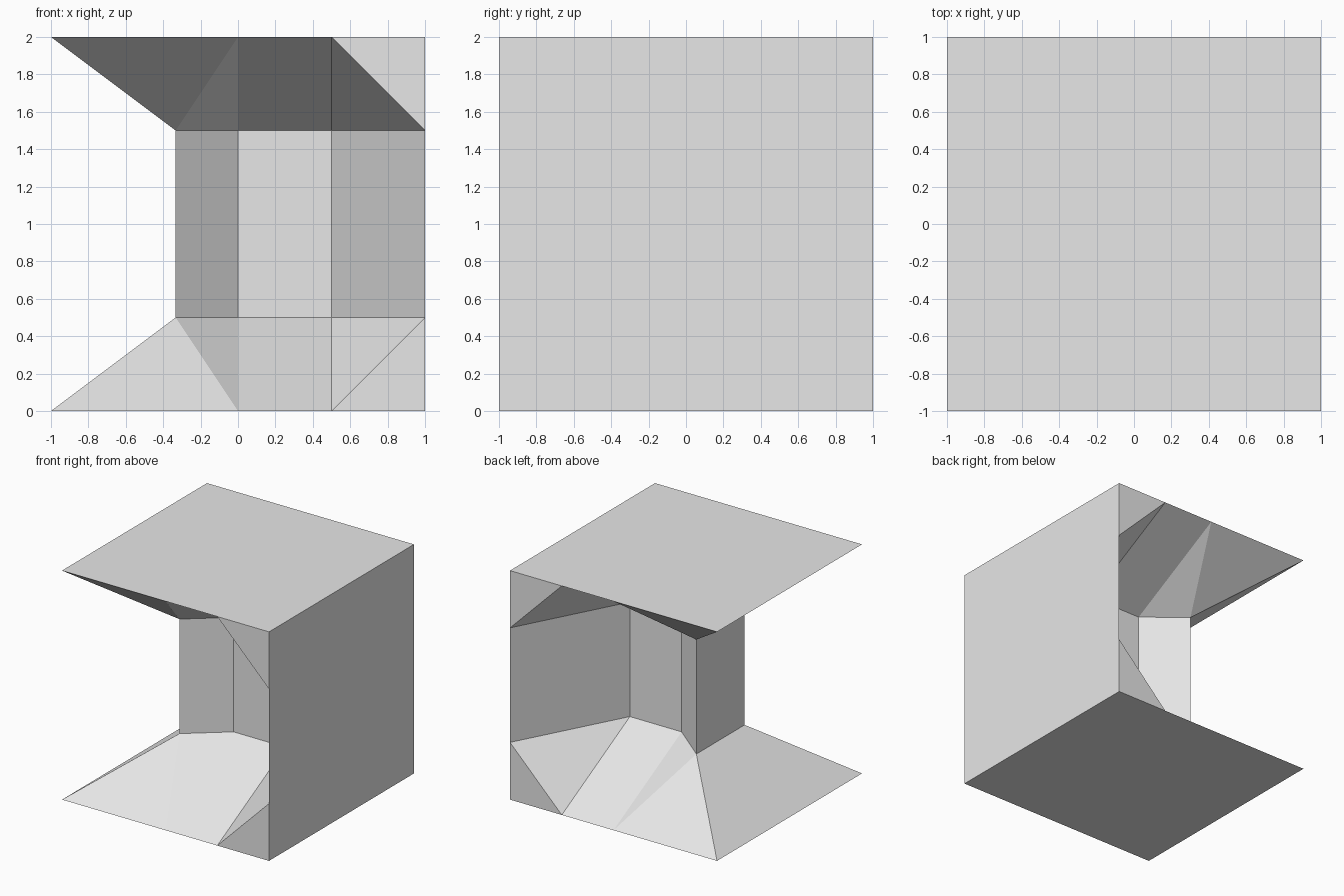
import bpy, bmesh
from math import radians

# Remove the default cube
default_cube = bpy.data.objects.get("Cube")
if default_cube:
    bpy.data.objects.remove(default_cube, do_unlink=True)

# Plain grey material
grey = bpy.data.materials.new("plain_grey")
grey.use_nodes = True
grey.diffuse_color = (0.8, 0.8, 0.8, 1)
grey.node_tree.nodes["Principled BSDF"].inputs["Base Color"].default_value = grey.diffuse_color

T = 1 / 3      # corner of the column's free end
N = 0.06       # half thickness of the narrow neck
H = 0.5        # height where the flares meet the column

# Plan of the column's front side, from the free end to the wall
plan = [(-T, -T), (0, -N), (0.5, -N), (1, -1)]


def at(p, z):
    return (p[0], p[1], z)


# One quarter of the solid: front half, lower half
base = [(-1, -1, 0), (0, -1, 0), (0.5, -1, 0), (1, -1, 0)]
neck = [at(p, H) for p in plan]
quarter = [
    base + [(1, 0, 0), (-1, 0, 0)],                              # base plate
    [base[3], (1, 0, 0), (1, 0, 1), (1, -1, 1), neck[3]],        # side wall
    [base[2], base[3], neck[3]],                                 # wall end corner
    [base[0], (-1, 0, 0), (-T, 0, H), neck[0]],                  # end flare
    [base[0], base[1], neck[0]],                                 # front flare
    [base[1], neck[1], neck[0]],
    [base[1], base[2], neck[2], neck[1]],
    [base[2], neck[3], neck[2]],
    [neck[0], (-T, 0, H), (-T, 0, 1), at(plan[0], 1)],           # column end
]
# Column front faces
for a, b in zip(plan, plan[1:]):
    quarter.append([at(a, H), at(b, H), at(b, 1), at(a, 1)])

# Mirror the quarter front to back and bottom to top, then weld
bm = bmesh.new()
for back in (False, True):
    for top in (False, True):
        for face in quarter:
            bm.faces.new([bm.verts.new((x, -y if back else y, 2 - z if top else z))
                          for x, y, z in face])
bmesh.ops.remove_doubles(bm, verts=bm.verts[:], dist=0.0001)
bmesh.ops.dissolve_limit(bm, angle_limit=radians(0.5), verts=bm.verts[:], edges=bm.edges[:])
bmesh.ops.recalc_face_normals(bm, faces=bm.faces[:])

mesh = bpy.data.meshes.new("flared_column_block")
bm.to_mesh(mesh)
bm.free()
mesh.materials.append(grey)
block = bpy.data.objects.new("flared_column_block", mesh)
bpy.context.collection.objects.link(block)
